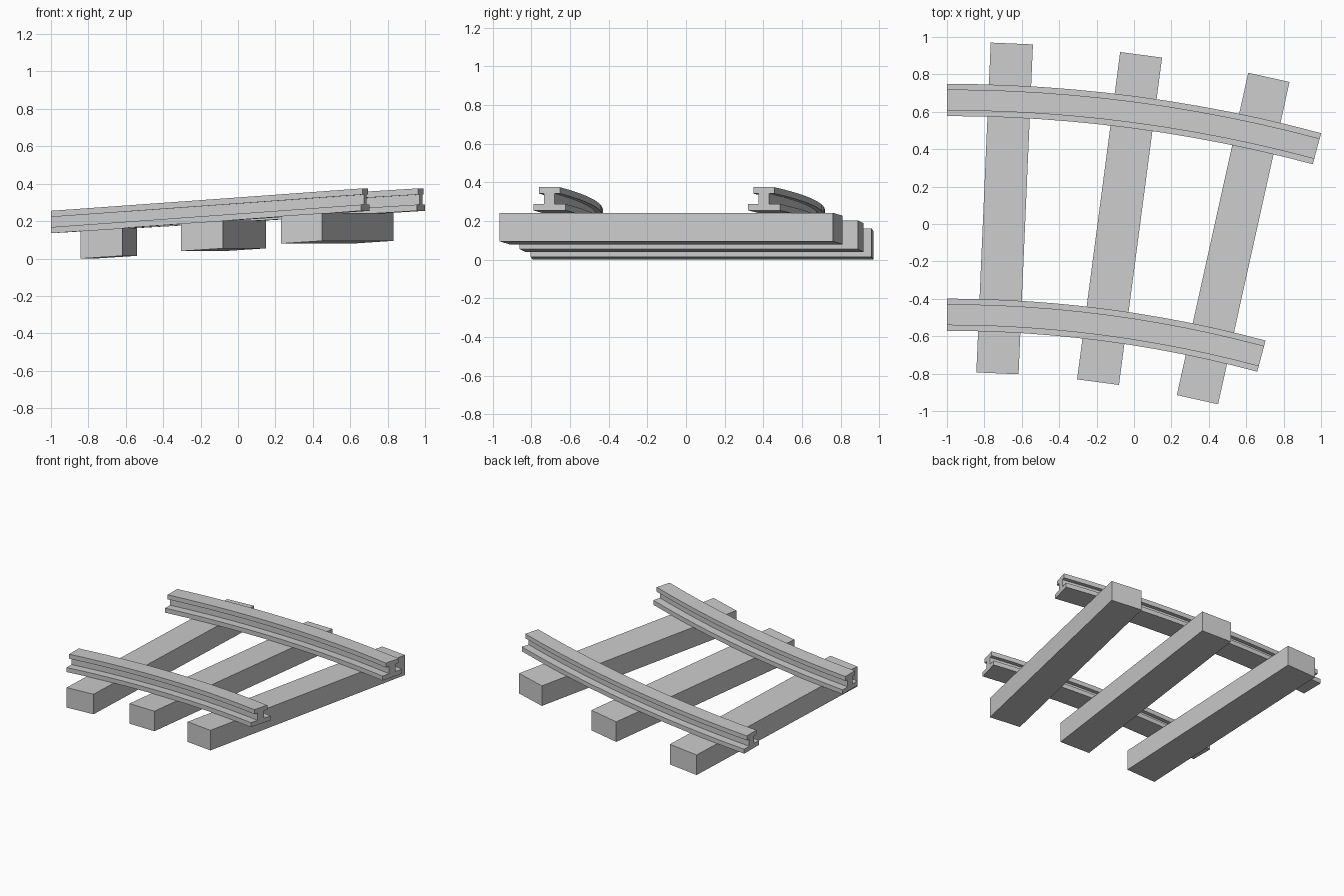
import bpy, bmesh, math
from mathutils import Matrix, Vector

if "Cube" in bpy.data.objects:
    bpy.data.objects.remove(bpy.data.objects["Cube"])

# Curve of the track: a 15 degree arc that climbs steadily
CX, CY = -1.0, -6.98
R_IN, R_OUT, R_MID = 6.495, 7.643, 7.07
ARC = math.radians(15)
Z0, RISE = 0.135, 0.12
SEGMENTS = 12

grey = bpy.data.materials.new("plain grey")
grey.diffuse_color = (0.6, 0.6, 0.6, 1)
grey.use_nodes = True
grey.node_tree.nodes["Principled BSDF"].inputs["Base Color"].default_value = grey.diffuse_color


def on_track(radius, angle, height):
    return Vector((CX + radius * math.sin(angle), CY + radius * math.cos(angle),
                   Z0 + RISE * angle / ARC + height))


def finish(name, bm):
    bmesh.ops.recalc_face_normals(bm, faces=bm.faces[:])
    mesh = bpy.data.meshes.new(name)
    bm.to_mesh(mesh)
    bm.free()
    mesh.materials.append(grey)
    ob = bpy.data.objects.new(name, mesh)
    bpy.context.collection.objects.link(ob)
    return ob


# Rails: an I-shaped section swept along the arc
half = [(0.086, 0), (0.086, 0.033), (0.028, 0.033), (0.028, 0.087), (0.056, 0.087), (0.056, 0.12)]
section = half + [(-x, z) for x, z in reversed(half)]


def rail(name, radius):
    bm = bmesh.new()
    rings = []
    for i in range(SEGMENTS + 1):
        a = ARC * i / SEGMENTS
        rings.append([bm.verts.new(on_track(radius + r, a, z)) for r, z in section])
    n = len(section)
    for a, b in zip(rings, rings[1:]):
        for k in range(n):
            bm.faces.new((a[k], a[(k + 1) % n], b[(k + 1) % n], b[k]))
    bm.faces.new(rings[0])
    bm.faces.new(rings[-1])
    ob = finish(name, bm)
    bpy.ops.object.select_all(action='DESELECT')
    ob.select_set(True)
    bpy.context.view_layer.objects.active = ob
    bpy.ops.object.shade_smooth_by_angle(angle=math.radians(30))


rail("inner_rail", R_IN)
rail("outer_rail", R_OUT)


# Sleepers: beams across the track, sheared to follow the climb
def sleeper(name, angle):
    width, length, height = 0.226, 1.765, 0.148
    bm = bmesh.new()
    bmesh.ops.create_cube(bm, size=1)
    bmesh.ops.scale(bm, vec=(width, length, height), verts=bm.verts[:])
    slope = RISE / (R_MID * ARC)
    for v in bm.verts:
        v.co.z += slope * v.co.x
    bm.transform(Matrix.Translation(on_track(R_MID, angle, -height / 2))
                 @ Matrix.Rotation(-angle, 4, 'Z'))
    finish(name, bm)


for i, degrees in enumerate((2.5, 7.5, 12.5)):
    sleeper(f"sleeper_{i + 1}", math.radians(degrees))
